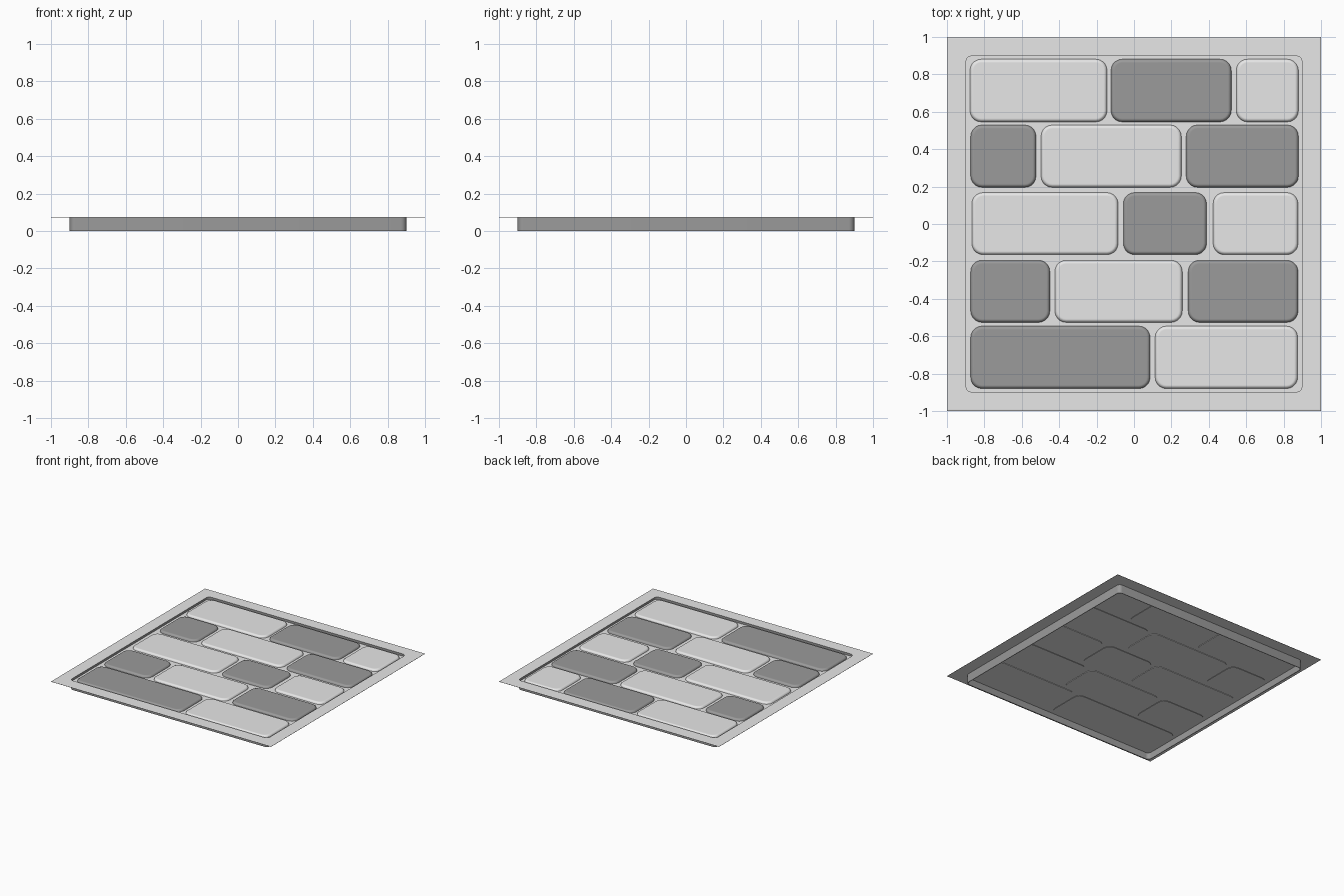
import bpy, bmesh, math

if "Cube" in bpy.data.objects:
    bpy.data.objects.remove(bpy.data.objects["Cube"])


def material(name, srgb):
    v = ((srgb / 255 + 0.055) / 1.055) ** 2.4
    m = bpy.data.materials.new(name)
    m.diffuse_color = (v, v, v, 1)
    m.use_nodes = True
    m.node_tree.nodes["Principled BSDF"].inputs["Base Color"].default_value = m.diffuse_color
    return m


LIGHT = material("light_grey_stone", 231)
DARK = material("dark_grey_stone", 155)


def ring(x0, x1, y0, y1, r, z, n=5):
    """Rounded rectangle outline, counter-clockwise."""
    pts = []
    corners = [(x1 - r, y1 - r), (x0 + r, y1 - r), (x0 + r, y0 + r), (x1 - r, y0 + r)]
    for k, (cx, cy) in enumerate(corners):
        for i in range(n + 1):
            a = math.pi / 2 * (k + i / n)
            pts.append((cx + r * math.cos(a), cy + r * math.sin(a), z))
    return pts


def loft(name, rings, mats, rule):
    """Capped skin through outlines; rule picks the material slot by face normal."""
    bm = bmesh.new()
    loops = [[bm.verts.new(p) for p in pts] for pts in rings]
    n = len(loops[0])
    for a, b in zip(loops, loops[1:]):
        for i in range(n):
            j = (i + 1) % n
            bm.faces.new((a[i], a[j], b[j], b[i]))
    bm.faces.new(loops[0][::-1])
    bm.faces.new(loops[-1])
    bm.normal_update()
    for f in bm.faces:
        f.material_index = rule(f.normal)
    me = bpy.data.meshes.new(name)
    bm.to_mesh(me)
    bm.free()
    for m in mats:
        me.materials.append(m)
    ob = bpy.data.objects.new(name, me)
    bpy.context.collection.objects.link(ob)
    bpy.ops.object.select_all(action='DESELECT')
    ob.select_set(True)
    bpy.context.view_layer.objects.active = ob
    bpy.ops.object.shade_smooth_by_angle(angle=math.radians(35))
    return ob


# Thin grout bed hung inside an open-bottomed dark skirt, with a thin flat rim
profile = [(0.895, 0.028, 0.055), (0.895, 0.028, 0.0), (0.90, 0.03, 0.0),
           (0.90, 0.03, 0.072), (1.0, 0.001, 0.072), (1.0, 0.001, 0.0735),
           (0.996, 0.001, 0.0755), (0.99, 0.001, 0.0755),
           (0.898, 0.03, 0.0755), (0.898, 0.03, 0.057)]
loft("tray_with_rim", [ring(-h, h, -h, h, r, z) for h, r, z in profile],
     [LIGHT, DARK], lambda nrm: 0 if abs(nrm.z) > 0.3 else 1)

# Paving stones: rows of (y0, y1, [(x0, x1, is_dark)])
rows = [
    (0.55, 0.885, [(-0.88, -0.147, 0), (-0.126, 0.517, 1), (0.544, 0.876, 0)]),
    (0.20, 0.533, [(-0.876, -0.527, 1), (-0.50, 0.25, 0), (0.276, 0.876, 1)]),
    (-0.16, 0.172, [(-0.87, -0.088, 0), (-0.06, 0.385, 1), (0.42, 0.874, 0)]),
    (-0.522, -0.19, [(-0.876, -0.453, 1), (-0.426, 0.255, 0), (0.287, 0.874, 1)]),
    (-0.876, -0.542, [(-0.876, 0.083, 1), (0.11, 0.872, 0)]),
]
edge = [(0, 0.051), (0, 0.060), (0.004, 0.067), (0.010, 0.072), (0.015, 0.0735), (0.02, 0.0735)]
DX, DY = 0.003, -0.004
for ri, (y0, y1, stones) in enumerate(rows):
    for si, (x0, x1, dark) in enumerate(stones):
        rings = [ring(x0 + d + DX, x1 - d + DX, y0 + d + DY, y1 - d + DY, 0.06 - d, z)
                 for d, z in edge]
        # Undersides are left in the light stone colour
        loft(f"paving_stone_{ri + 1}_{si + 1}", rings,
             [DARK if dark else LIGHT, LIGHT], lambda nrm: 1 if nrm.z < -0.5 else 0)
